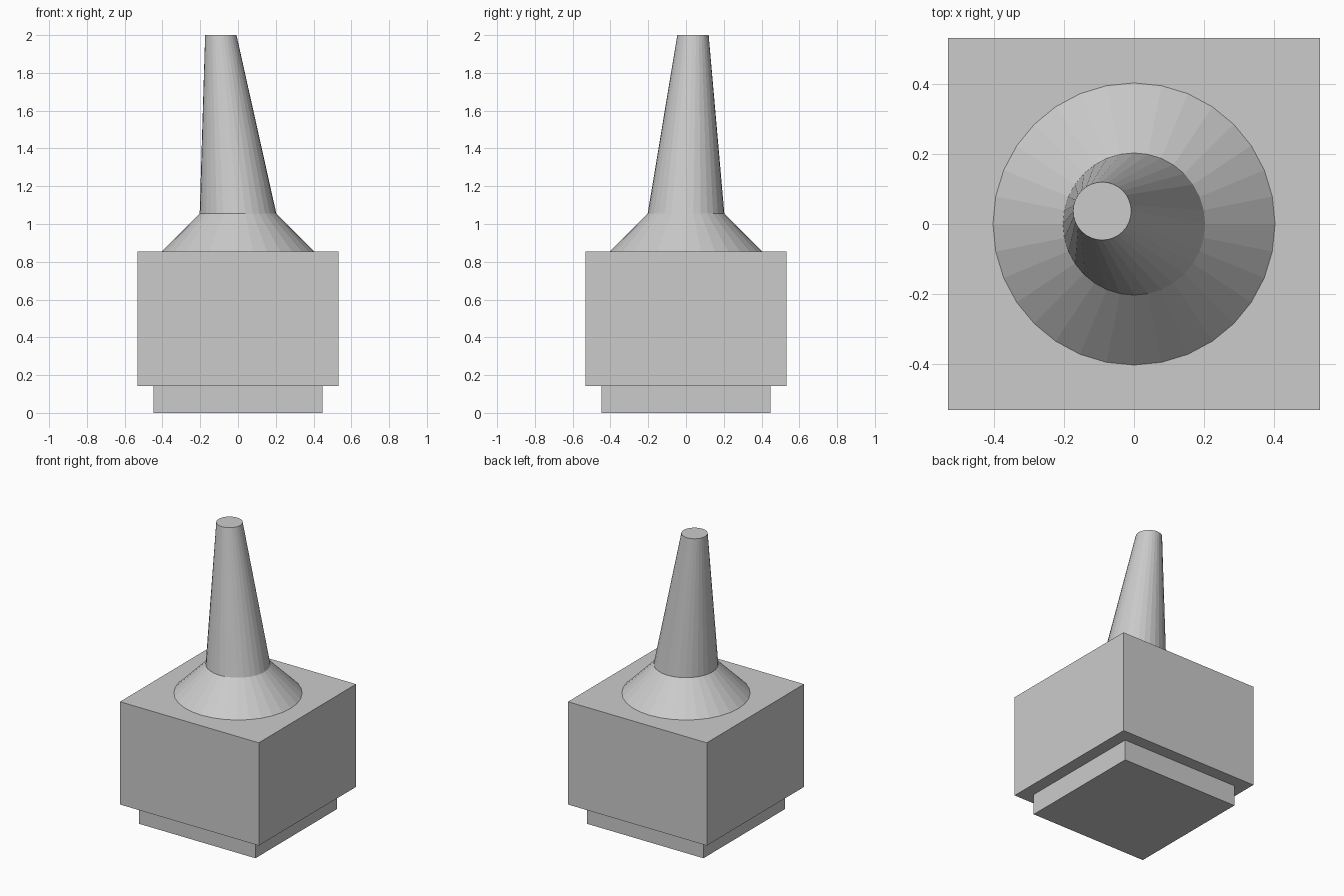
import bpy
import bmesh
from math import cos, sin, tau

cube = bpy.data.objects.get("Cube")
if cube:
    bpy.data.objects.remove(cube, do_unlink=True)

grey = bpy.data.materials.new("light_grey")
grey.use_nodes = True
colour = (0.6, 0.6, 0.6, 1)
grey.diffuse_color = colour
grey.node_tree.nodes["Principled BSDF"].inputs["Base Color"].default_value = colour


def finish(name, bm):
    bmesh.ops.recalc_face_normals(bm, faces=bm.faces)
    mesh = bpy.data.meshes.new(name)
    bm.to_mesh(mesh)
    bm.free()
    mesh.materials.append(grey)
    bpy.context.collection.objects.link(bpy.data.objects.new(name, mesh))


def block(name, width, z0, z1):
    bm = bmesh.new()
    bmesh.ops.create_cube(bm, size=1)
    bmesh.ops.scale(bm, verts=bm.verts, vec=(width, width, z1 - z0))
    bmesh.ops.translate(bm, verts=bm.verts, vec=(0, 0, (z0 + z1) / 2))
    finish(name, bm)


def loft(name, rings, sides=32):
    """Capped solid through circles given as (x, y, z, radius)."""
    bm = bmesh.new()
    loops = [[bm.verts.new((x + r * cos(tau * i / sides),
                            y + r * sin(tau * i / sides), z))
              for i in range(sides)] for x, y, z, r in rings]
    for low, high in zip(loops, loops[1:]):
        for i in range(sides):
            j = (i + 1) % sides
            bm.faces.new((low[i], low[j], high[j], high[i]))
    bm.faces.new(loops[0])
    bm.faces.new(loops[-1])
    finish(name, bm)


# Square plinth and main body
block("plinth", 0.894, 0, 0.143)
block("body", 1.064, 0.143, 0.855)

# Flared collar running into the leaning, tapered shaft
loft("collar_and_shaft", [(0, 0, 0.855, 0.403),
                          (0, 0, 1.055, 0.203),
                          (-0.091, 0.037, 2, 0.083)])
